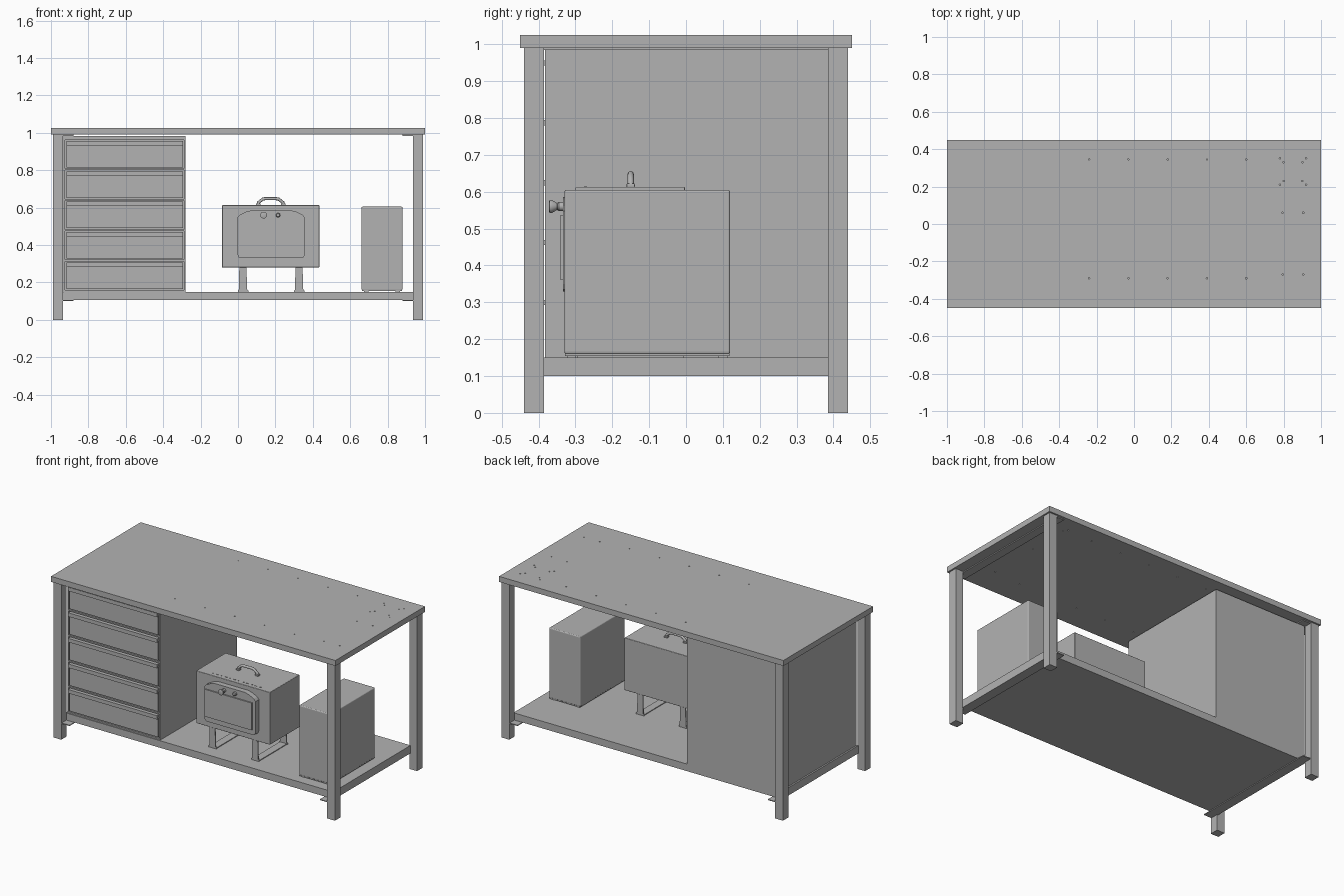
import bpy, bmesh, math
from mathutils import Vector

if "Cube" in bpy.data.objects:
    bpy.data.objects.remove(bpy.data.objects["Cube"], do_unlink=True)

grey = bpy.data.materials.new("plain_grey")
grey.use_nodes = True
GREY = (0.45, 0.45, 0.45, 1)
grey.diffuse_color = GREY
grey.node_tree.nodes["Principled BSDF"].inputs["Base Color"].default_value = GREY


def add_mesh(name, bm):
    bmesh.ops.recalc_face_normals(bm, faces=bm.faces)
    mesh = bpy.data.meshes.new(name)
    bm.to_mesh(mesh)
    bm.free()
    mesh.materials.append(grey)
    obj = bpy.data.objects.new(name, mesh)
    bpy.context.collection.objects.link(obj)
    return obj


def box(name, x, y, z, bevel=0):
    """Box from (min, max) ranges, with optional rounding."""
    bm = bmesh.new()
    bmesh.ops.create_cube(bm, size=1)
    for v in bm.verts:
        v.co = [r[0] if c < 0 else r[1] for c, r in zip(v.co, (x, y, z))]
    obj = add_mesh(name, bm)
    if bevel:
        mod = obj.modifiers.new("rounding", "BEVEL")
        mod.width, mod.segments = bevel, 3
    return obj


def extrude_front(name, outline, y0, y1):
    """Outline in x and z, extruded along y."""
    bm = bmesh.new()
    face = bm.faces.new([bm.verts.new((x, y0, z)) for x, z in outline])
    geom = bmesh.ops.extrude_face_region(bm, geom=[face])["geom"]
    for v in geom:
        if isinstance(v, bmesh.types.BMVert):
            v.co.y = y1
    return add_mesh(name, bm)


def lathe_front(name, x, z, profile, sides=24):
    """Turned part about a y axis; profile holds (radius, y)."""
    bm = bmesh.new()
    rings = []
    for r, y in profile:
        rings.append([bm.verts.new((x + r * math.cos(a), y, z + r * math.sin(a)))
                      for a in (math.tau * i / sides for i in range(sides))])
    for a, b in zip(rings, rings[1:]):
        for i in range(sides):
            j = (i + 1) % sides
            bm.faces.new((a[i], a[j], b[j], b[i]))
    bm.faces.new(rings[0])
    bm.faces.new(rings[-1])
    obj = add_mesh(name, bm)
    bpy.ops.object.select_all(action="DESELECT")
    obj.select_set(True)
    bpy.context.view_layer.objects.active = obj
    bpy.ops.object.shade_smooth_by_angle(angle=math.radians(35))
    return obj


# Worktop with drilled screw holes
worktop = box("worktop", (-1, 1), (-.45, .45), (.99, 1.025))
holes = [(-.24 + .21 * i, y) for i in range(5) for y in (-.29, .345)]
for side in (-1, 1):
    holes += [(.85 + .055 * side, y) for y in (-.27, .06)]
    holes += [(.85 + .05 * side, y) for y in (.23, .33)]
    holes += [(.85 + .07 * side, y) for y in (.21, .352)]
bm = bmesh.new()
for x, y in holes:
    made = bmesh.ops.create_cone(bm, cap_ends=True, segments=8, radius1=.004,
                                 radius2=.004, depth=.2)
    bmesh.ops.translate(bm, verts=made["verts"], vec=(x, y, 1))
cutter = add_mesh("hole_cutter", bm)
cutter.hide_render = True
drill = worktop.modifiers.new("holes", "BOOLEAN")
drill.object, drill.solver = cutter, "EXACT"
bpy.context.view_layer.objects.active = worktop
bpy.ops.object.modifier_apply(modifier=drill.name)
bpy.data.objects.remove(cutter, do_unlink=True)

# Legs and end brackets, mirrored left and right
for sx, side in ((1, "left"), (-1, "right")):
    def span(a, b):
        return tuple(sorted((sx * a, sx * b)))
    for sy, end in ((-1, "front"), (1, "back")):
        box(f"{end}_{side}_leg", span(.935, .99),
            tuple(sorted((sy * .385, sy * .44))), (0, .99))
    box(f"{side}_lower_bracket", span(.88, .935), (-.435, .435), (.1, .105))
    box(f"{side}_upper_bracket", span(.88, .935), (-.435, .435), (.984, .99))
    box(f"{side}_end_rail", span(.932, .942), (-.385, .385), (.1, .15))

# Lower shelf
box("lower_shelf", (-.932, .932), (-.388, .388), (.105, .15))

# Drawer cabinet: carcass, front frame and drawers
box("cabinet_carcass", (-.932, -.28), (-.36, .388), (.15, .984))
for name, x in (("outer", (-.932, -.924)), ("inner", (-.288, -.28))):
    box(f"cabinet_{name}_stile", x, (-.382, -.36), (.15, .984))
PITCH = .1625
for i in range(6):
    z = .15 + PITCH * i
    box(f"cabinet_rail_{i + 1}", (-.924, -.288), (-.382, -.36), (z, z + .009))
    if i < 5:
        low, high = z + .015, z + PITCH - .006
        box(f"drawer_front_{i + 1}", (-.918, -.294), (-.382, -.36), (low, high - .018))
        box(f"drawer_pull_{i + 1}", (-.918, -.294), (-.394, -.36), (high - .014, high))
        box(f"drawer_pull_lip_{i + 1}", (-.918, -.294), (-.394, -.39), (high - .024, high - .014))
box("cabinet_top_rail", (-.932, -.28), (-.382, -.36), (.972, .984))

# Stove body, standing on bent strap feet
box("stove_body", (-.085, .435), (-.3, -.003), (.28, .613), .003)
for i, x in enumerate((.003, .303)):
    for end, y in (("front", (-.295, -.289)), ("back", (-.012, -.006))):
        extrude_front(f"stove_{end}_foot_{i + 1}",
                      [(x - .003, .15), (x + .052, .15), (x + .052, .157),
                       (x + .046, .162), (x + .042, .282), (x + .004, .282),
                       (x + .002, .162), (x - .003, .157)], *y)
    box(f"stove_skid_{i + 1}", (x, x + .049), (-.295, -.006), (.15, .155))

# Stove door with arched top and a shallow window panel
arch = [(-.003, .35), (.003, .335), (.015, .33), (.34, .33), (.352, .335),
        (.357, .35), (.357, .548), (.345, .562), (.31, .579), (.28, .586),
        (.075, .586), (.045, .579), (.01, .562), (-.003, .548)]
extrude_front("stove_door", arch, -.334, -.3)
box("stove_door_panel", (.005, .335), (-.342, -.334), (.362, .535))

# Stove knobs
lathe_front("large_knob", .137, .56, [(.012, -.33), (.012, -.346), (.009, -.35),
                                      (.018, -.364), (.018, -.37), (.012, -.372)])
lathe_front("small_knob", .214, .56, [(.012, -.33), (.012, -.344), (.008, -.348)])

# Small vent louvers along the stove top
for i in range(12):
    x = .01 + .03 * i
    box(f"stove_vent_{i + 1}", (x, x + .014), (-.275, -.27), (.612, .615))

# Carrying handle swept along a bent path
curve = bpy.data.curves.new("stove_handle", "CURVE")
curve.dimensions = "3D"
curve.bevel_depth, curve.bevel_resolution = .0085, 2
curve.use_fill_caps = True
path = [(.108, .613), (.11, .628), (.132, .645), (.145, .648),
        (.205, .648), (.218, .645), (.24, .628), (.242, .613)]
spline = curve.splines.new("POLY")
spline.points.add(len(path) - 1)
for p, (x, z) in zip(spline.points, path):
    p.co = (x, -.15, z, 1)
curve.materials.append(grey)
bpy.context.collection.objects.link(bpy.data.objects.new("stove_handle", curve))
for i, x in enumerate((.108, .242)):
    box(f"handle_mount_{i + 1}", (x - .012, x + .012), (-.161, -.139), (.612, .622), .002)

# Upright storage unit on small feet
box("storage_unit", (.66, .88), (-.33, .12), (.16, .605), .006)
box("storage_unit_base", (.663, .877), (-.328, .118), (.155, .162))
for x in (.685, .855):
    for y in (-.31, .1):
        box("storage_unit_foot", (x - .012, x + .012), (y - .012, y + .012), (.149, .157))
